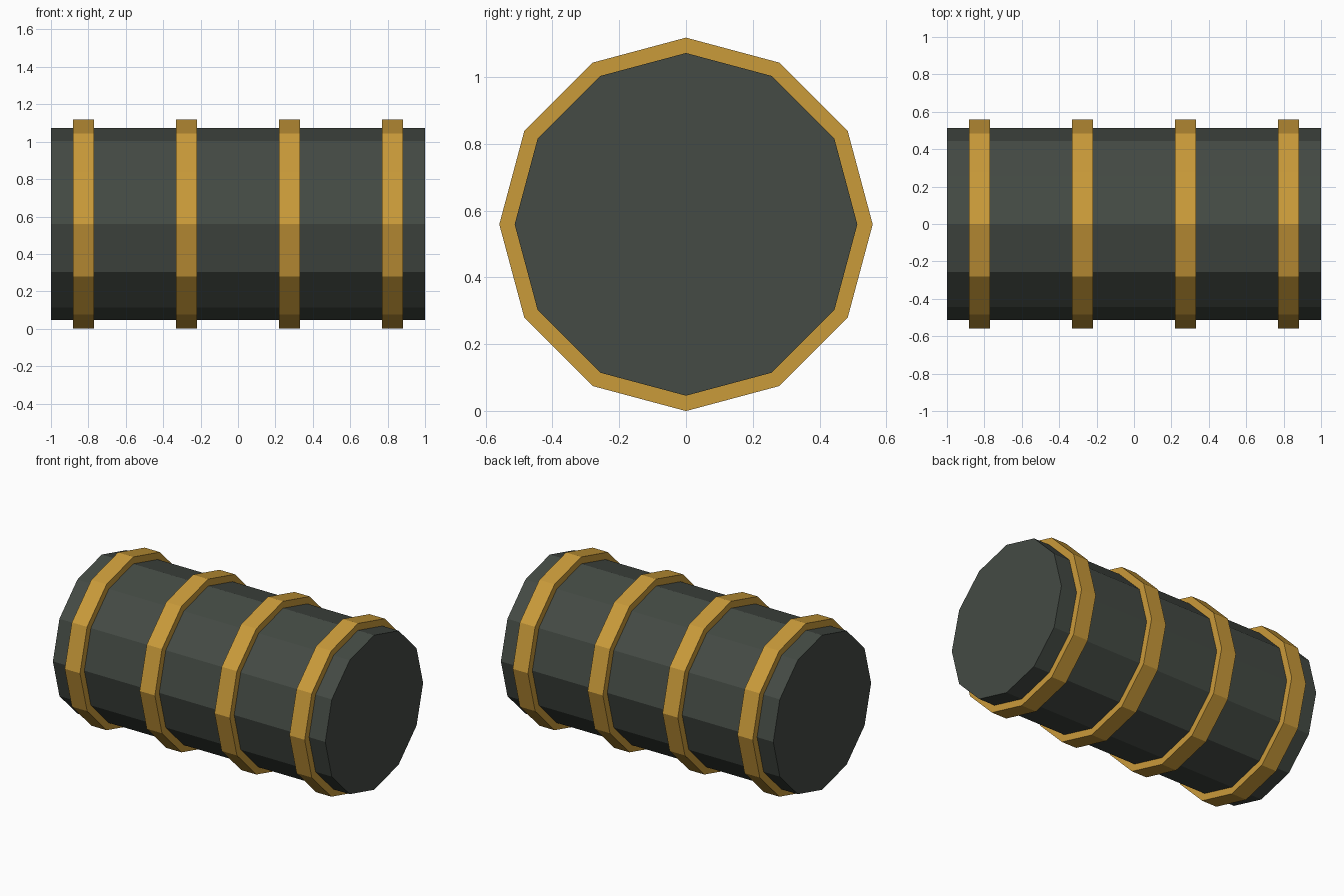
import bpy, bmesh, math

if "Cube" in bpy.data.objects:
    bpy.data.objects.remove(bpy.data.objects["Cube"])

SIDES = 12
AXIS_Z = 0.559


def material(name, rgb):
    m = bpy.data.materials.new(name)
    m.diffuse_color = (*rgb, 1.0)
    m.use_nodes = True
    m.node_tree.nodes["Principled BSDF"].inputs["Base Color"].default_value = m.diffuse_color
    return m


def add_object(name, bm, mat):
    bmesh.ops.recalc_face_normals(bm, faces=bm.faces)
    me = bpy.data.meshes.new(name)
    bm.to_mesh(me)
    bm.free()
    me.materials.append(mat)
    ob = bpy.data.objects.new(name, me)
    ob.location.z = AXIS_Z
    bpy.context.collection.objects.link(ob)


def loop(bm, x, r):
    """Ring of vertices around the x axis with a corner at the top."""
    angles = [2 * math.pi * i / SIDES for i in range(SIDES)]
    return [bm.verts.new((x, r * math.sin(a), r * math.cos(a))) for a in angles]


def bridge(bm, a, b):
    for i in range(SIDES):
        j = (i + 1) % SIDES
        bm.faces.new((a[i], a[j], b[j], b[i]))


dark = material("dark green grey", (0.058, 0.069, 0.058))
gold = material("gold", (0.59, 0.325, 0.042))

# barrel body with flat end caps
bm = bmesh.new()
left, right = loop(bm, -1, 0.513), loop(bm, 1, 0.513)
bridge(bm, left, right)
bm.faces.new(left)
bm.faces.new(right)
add_object("barrel_body", bm, dark)

# four raised hoops, each a closed ring sunk slightly into the body
for n, x in enumerate((-0.825, -0.275, 0.275, 0.825), 1):
    bm = bmesh.new()
    section = ((-0.056, 0.508), (-0.056, 0.559), (0.056, 0.559), (0.056, 0.508))
    loops = [loop(bm, x + dx, r) for dx, r in section]
    for k in range(4):
        bridge(bm, loops[k], loops[(k + 1) % 4])
    add_object(f"hoop_{n}", bm, gold)
